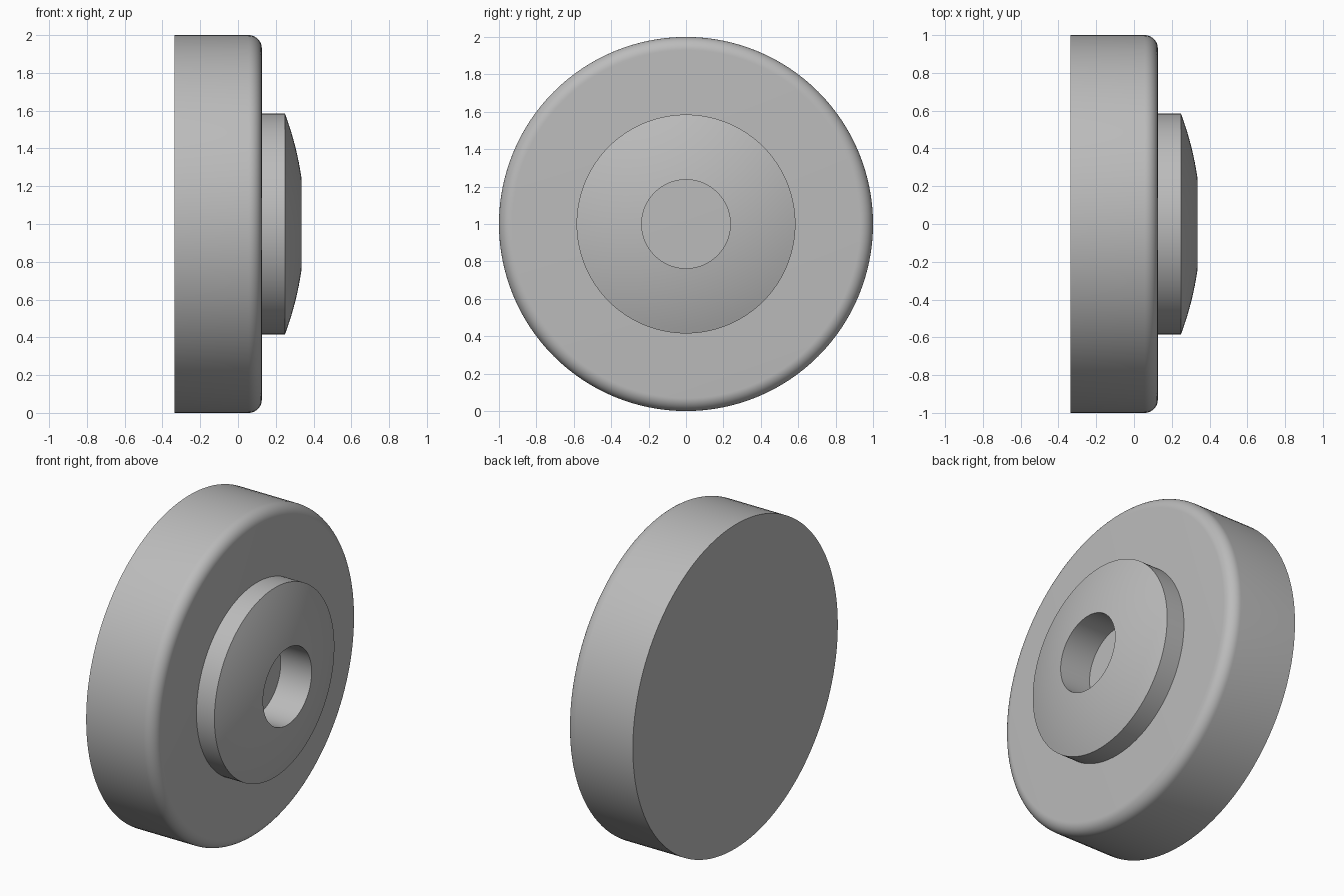
import bpy, bmesh, math
from mathutils import Matrix, Vector

cube = bpy.data.objects.get("Cube")
if cube:
    bpy.data.objects.remove(cube, do_unlink=True)

SEGMENTS = 128
BACK, FACE, SHOULDER, FRONT = -0.337, 0.126, 0.246, 0.337
DISC_R, HUB_R, HOLE_R = 1.0, 0.585, 0.237
FILLET, DOME_R = 0.07, 1.68

gray = bpy.data.materials.new("plain gray")
gray.use_nodes = True
color = (0.5, 0.5, 0.5, 1)
gray.diffuse_color = color
gray.node_tree.nodes["Principled BSDF"].inputs["Base Color"].default_value = color


def lathe(name, profile):
    """Spin an (x, radius) profile around the horizontal x axis."""
    bm = bmesh.new()
    verts = [bm.verts.new((x, 0, r)) for x, r in profile]
    edges = [bm.edges.new(pair) for pair in zip(verts, verts[1:])]
    bmesh.ops.spin(bm, geom=verts + edges, cent=(0, 0, 0), axis=(1, 0, 0),
                   angle=math.tau, steps=SEGMENTS, use_merge=True)
    bmesh.ops.remove_doubles(bm, verts=bm.verts, dist=1e-5)
    bmesh.ops.recalc_face_normals(bm, faces=bm.faces)
    mesh = bpy.data.meshes.new(name)
    bm.to_mesh(mesh)
    bm.free()
    mesh.materials.append(gray)
    obj = bpy.data.objects.new(name, mesh)
    obj.location.z = DISC_R
    bpy.context.collection.objects.link(obj)
    bpy.ops.object.select_all(action='DESELECT')
    obj.select_set(True)
    bpy.context.view_layer.objects.active = obj
    bpy.ops.object.shade_smooth_by_angle(angle=math.radians(30))
    return obj


# Thick disc with a rounded front edge
fillet = []
for i in range(13):
    a = math.pi / 2 * i / 12
    fillet.append((FACE - FILLET + FILLET * math.sin(a),
                   DISC_R - FILLET + FILLET * math.cos(a)))
lathe("disc", [(BACK, 0), (BACK, DISC_R)] + fillet + [(FACE, 0)])

# Raised hub with a shallow domed face and a central hole down to the disc
center = FRONT - math.sqrt(DOME_R ** 2 - HOLE_R ** 2)
dome = []
for i in range(13):
    r = HUB_R + (HOLE_R - HUB_R) * i / 12
    dome.append((center + math.sqrt(DOME_R ** 2 - r ** 2), r))
lathe("hub", [(FACE, HUB_R)] + dome + [(FACE, HOLE_R)])
